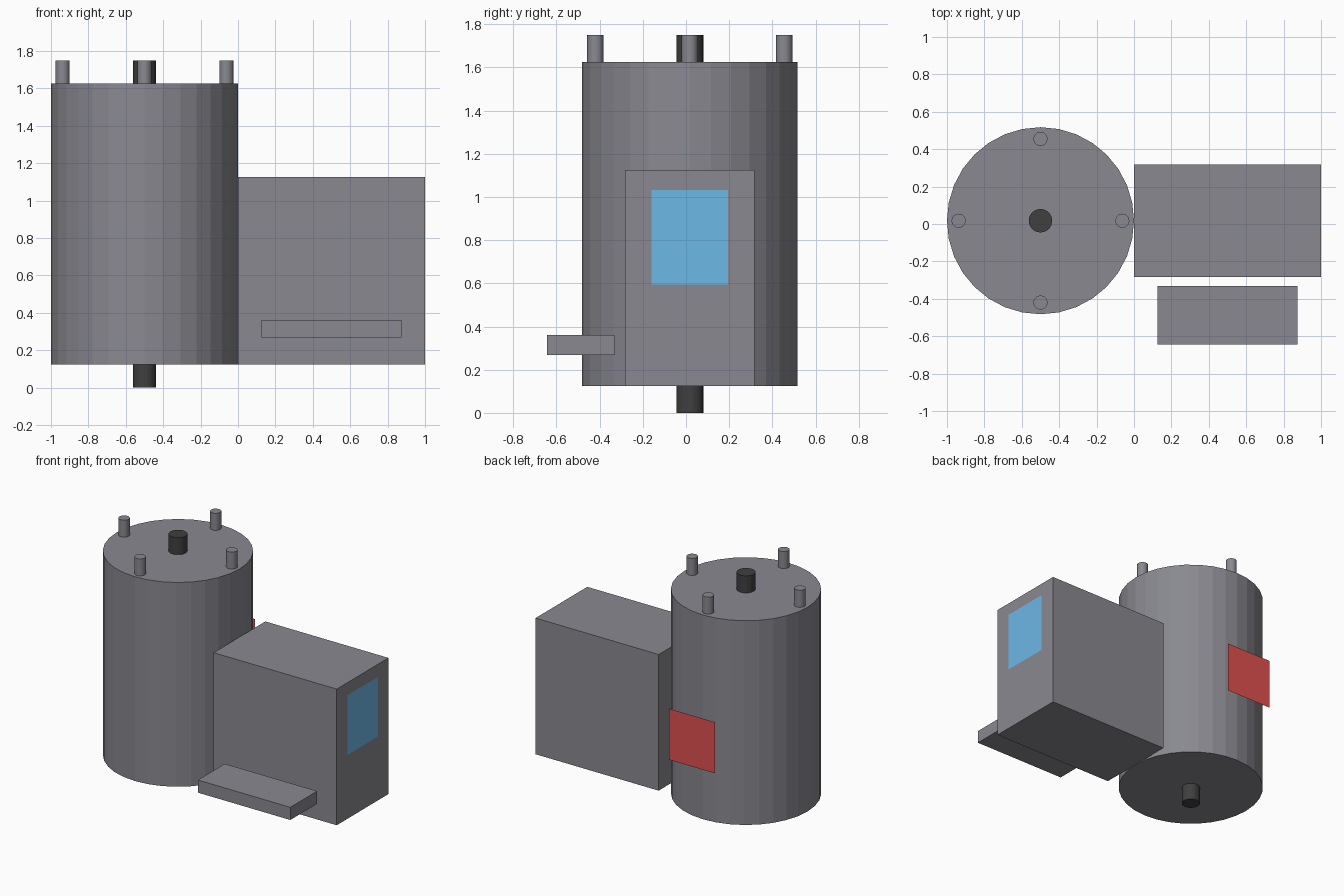
import bpy
import bmesh
import math
from mathutils import Matrix, Vector

if "Cube" in bpy.data.objects:
    bpy.data.objects.remove(bpy.data.objects["Cube"])

CX, CY = -0.5, 0.0175      # drum axis


def material(name, rgb):
    m = bpy.data.materials.new(name)
    m.diffuse_color = (*rgb, 1.0)
    m.use_nodes = True
    m.node_tree.nodes["Principled BSDF"].inputs["Base Color"].default_value = m.diffuse_color
    return m


grey = material("steel_grey", (0.25, 0.25, 0.28))
dark = material("dark_metal", (0.05, 0.05, 0.05))
blue = material("screen_blue", (0.155, 0.48, 0.8))
red = material("panel_red", (0.75, 0.08, 0.08))


def add_object(name, bm, mat):
    mesh = bpy.data.meshes.new(name)
    bm.to_mesh(mesh)
    bm.free()
    mesh.materials.append(mat)
    obj = bpy.data.objects.new(name, mesh)
    bpy.context.collection.objects.link(obj)
    return obj


def box(name, lo, hi, mat):
    lo, hi = Vector(lo), Vector(hi)
    bm = bmesh.new()
    bmesh.ops.create_cube(bm, size=1.0, matrix=Matrix.Translation((lo + hi) / 2)
                          @ Matrix.Diagonal((*(hi - lo), 1.0)))
    return add_object(name, bm, mat)


def cylinder(name, x, y, z0, z1, r, mat, sides=32):
    bm = bmesh.new()
    bmesh.ops.create_cone(bm, cap_ends=True, segments=sides, radius1=r, radius2=r,
                          depth=z1 - z0,
                          matrix=Matrix.Translation((x, y, (z0 + z1) / 2)))
    return add_object(name, bm, mat)


def plate(name, corners, mat):
    bm = bmesh.new()
    bm.faces.new([bm.verts.new(c) for c in corners])
    return add_object(name, bm, mat)


# Drum with a shaft through it
cylinder("drum", CX, CY, 0.125, 1.625, 0.5, grey)
cylinder("shaft", CX, CY, 0.0, 1.75, 0.0625, dark)

# Four pins on top of the drum
for i in range(4):
    a = i * math.pi / 2
    cylinder(f"pin_{i + 1}", CX + 0.4375 * math.cos(a), CY + 0.4375 * math.sin(a),
             1.6, 1.75, 0.0375, grey)

# Side cabinet and tray
box("cabinet", (0.0, CY - 0.3, 0.125), (1.0, CY + 0.3, 1.125), grey)
box("tray", (0.125, -0.643, 0.268), (0.875, -0.331, 0.361), grey)

# Blue screen on the cabinet's right side
y0, y1, z0, z1 = CY - 0.177, CY + 0.177, 0.595, 1.033
plate("screen", [(1.001, y0, z0), (1.001, y1, z0), (1.001, y1, z1), (1.001, y0, z1)], blue)

# Red panel standing off the back of the drum
x0, x1, z0, z1 = CX - 0.1875, CX + 0.1875, 0.56, 0.935
plate("back_panel", [(x1, 0.643, z0), (x0, 0.643, z0), (x0, 0.643, z1), (x1, 0.643, z1)], red)
